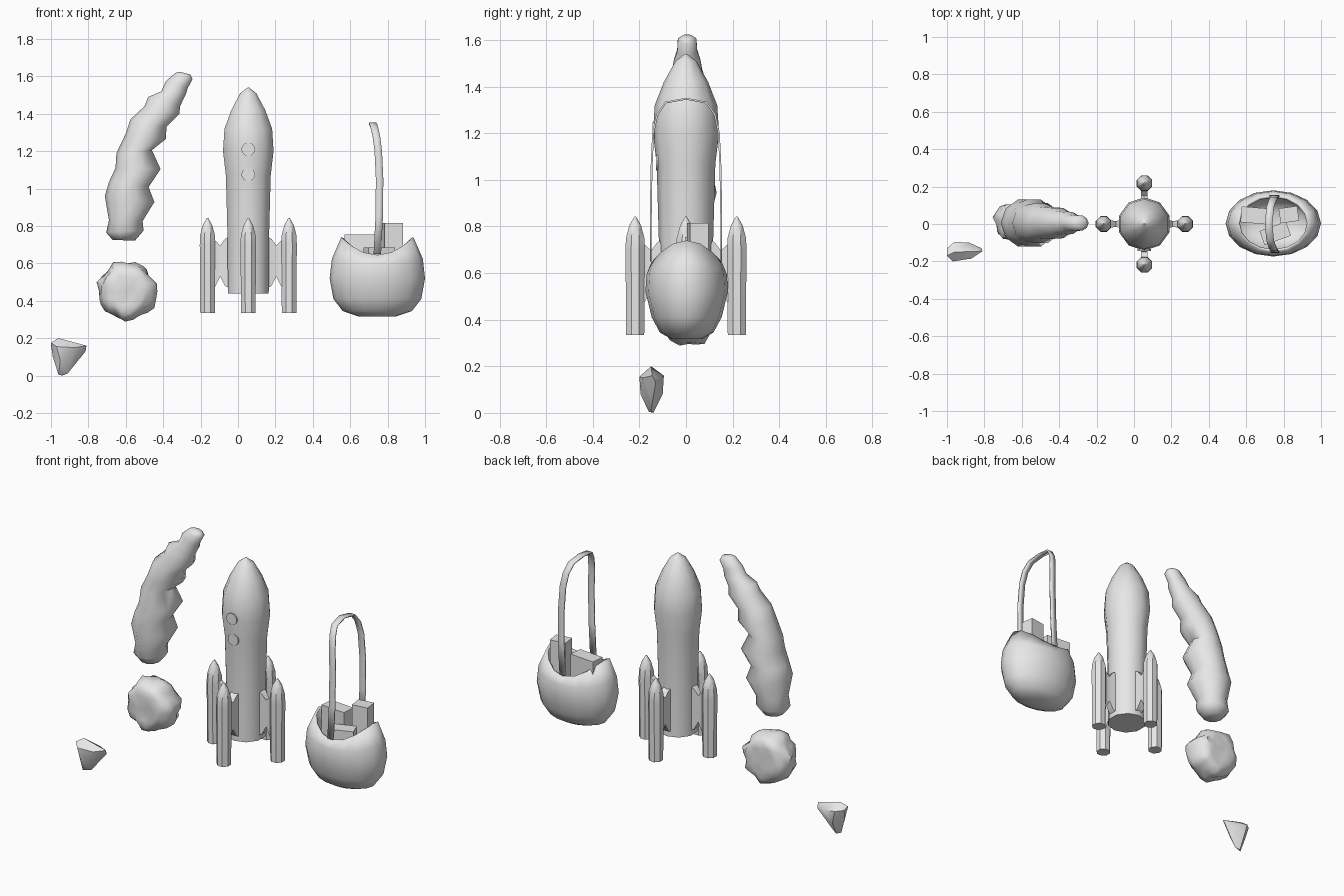
import bpy, bmesh, math
from mathutils import Vector, Matrix, noise

if "Cube" in bpy.data.objects:
    bpy.data.objects.remove(bpy.data.objects["Cube"])

grey = bpy.data.materials.new("plain grey")
grey.diffuse_color = (0.8, 0.8, 0.8, 1)
grey.use_nodes = True
grey.node_tree.nodes["Principled BSDF"].inputs["Base Color"].default_value = grey.diffuse_color


def finish(name, bm, smooth=None, solid=0):
    bmesh.ops.recalc_face_normals(bm, faces=bm.faces)
    me = bpy.data.meshes.new(name)
    bm.to_mesh(me)
    bm.free()
    ob = bpy.data.objects.new(name, me)
    bpy.context.collection.objects.link(ob)
    me.materials.append(grey)
    if solid:
        mod = ob.modifiers.new("thickness", 'SOLIDIFY')
        mod.thickness, mod.offset = solid, -1
    if smooth:
        bpy.ops.object.select_all(action='DESELECT')
        ob.select_set(True)
        bpy.context.view_layer.objects.active = ob
        bpy.ops.object.shade_smooth_by_angle(angle=math.radians(smooth))
    return ob


def loft(rings, cap_start=True, cap_end=True):
    """Skin a list of equal-length closed rings of points."""
    bm = bmesh.new()
    vs = [[bm.verts.new(p) for p in r] for r in rings]
    n = len(vs[0])
    for a, b in zip(vs, vs[1:]):
        for i in range(n):
            j = (i + 1) % n
            bm.faces.new((a[i], a[j], b[j], b[i]))
    if cap_start:
        bm.faces.new(vs[0])
    if cap_end:
        bm.faces.new(vs[-1])
    return bm


def lathe(profile, n, x, y, turn=0):
    return loft([[(x + r * math.cos(turn + i * math.tau / n),
                   y + r * math.sin(turn + i * math.tau / n), z) for i in range(n)]
                 for r, z in profile])


def box(name, loc, size, turn=0):
    bm = bmesh.new()
    bmesh.ops.create_cube(bm, size=1, matrix=Matrix.Translation(loc)
                          @ Matrix.Rotation(math.radians(turn), 4, 'Z')
                          @ Matrix.Diagonal((*size, 1)))
    finish(name, bm)


# Rocket hull and nose
RX = 0.055
finish("rocket_body", lathe([(.115, .44), (.116, .72), (.126, 1.07), (.142, 1.2),
                             (.134, 1.32), (.095, 1.42), (.045, 1.51), (.004, 1.54)],
                            10, RX, 0, math.pi / 10), 37)

# Round windows on the front
for k, (z, y) in enumerate(((1.075, -.124), (1.21, -.139))):
    bm = bmesh.new()
    bmesh.ops.create_cone(bm, cap_ends=True, segments=14, radius1=.036, radius2=.036, depth=.009,
                          matrix=Matrix.Translation((RX, y, z)) @ Matrix.Rotation(math.pi / 2, 4, 'X'))
    finish(f"window_{k}", bm, 30)

# Four boosters, each on a waisted pylon
for k in range(4):
    a = k * math.pi / 2
    d = Vector((math.cos(a), math.sin(a), 0))
    s = Vector((-d.y, d.x, 0))
    c = Vector((RX, 0, 0)) + d * .218
    finish(f"booster_{k}", lathe([(.042, .335), (.045, .70), (.043, .75), (.027, .805), (.004, .842)],
                                 8, c.x, c.y, math.pi / 8), 40)
    rings = []
    for r, lo, hi, w in ((.09, .46, .75, .026), (.125, .48, .73, .022), (.15, .53, .695, .016),
                         (.175, .48, .72, .018), (.20, .44, .74, .022)):
        base = Vector((RX, 0, 0)) + d * r
        rings.append([base + s * (w * e) + Vector((0, 0, z))
                      for e, z in ((-1, lo), (1, lo), (1, hi), (-1, hi))])
    finish(f"pylon_{k}", loft(rings), 35)

# Basket bowl with a rim that rises at both ends
BX, BY, N = .745, .003, 16
rings = []
for rx, ry, z, lift in ((.10, .065, .316, 0), (.185, .115, .345, 0), (.235, .150, .41, 0),
                        (.255, .177, .52, 0), (.243, .172, .595, .03), (.193, .152, .645, .095)):
    ring = []
    for i in range(N):
        t = i * math.tau / N
        ring.append((BX + rx * math.cos(t), BY + ry * math.sin(t), z + lift * math.cos(t) ** 2))
    rings.append(ring)
finish("basket_bowl", loft(rings, cap_end=False), 40, .015)

# Basket handle: a flat strap bent into an arch
half = [(.155, .745, .65), (.155, .755, .85), (.152, .757, 1.05), (.145, .75, 1.2),
        (.128, .74, 1.28), (.09, .728, 1.335)]
path = [(-y, x, z) for y, x, z in half] + [(0, .72, 1.352)] + half[::-1]
bm = bmesh.new()
rows = [[bm.verts.new((x + e * .02, y, z)) for e in (-1, 1)] for y, x, z in path]
for a, b in zip(rows, rows[1:]):
    bm.faces.new((a[0], a[1], b[1], b[0]))
finish("basket_handle", bm, 30, .008)

# Packages in the basket
box("wide_package", (.655, .045, .60), (.165, .085, .31), -5)
box("tall_package", (.828, .05, .62), (.10, .08, .39), 8)
box("low_package", (.755, -.05, .55), (.15, .08, .27), 20)

# Wavy horn: left x, left z, right x, right z, depth radius
horn = [(-.67, .725, -.55, .722, .06), (-.705, .765, -.505, .775, .095), (-.69, .83, -.51, .826, .095),
        (-.712, .96, -.447, .928, .132), (-.69, 1.035, -.478, 1.008, .115),
        (-.655, 1.11, -.414, 1.104, .132), (-.65, 1.19, -.46, 1.205, .10),
        (-.602, 1.29, -.386, 1.265, .112), (-.575, 1.37, -.382, 1.33, .09),
        (-.50, 1.44, -.313, 1.40, .085), (-.48, 1.49, -.31, 1.44, .068),
        (-.41, 1.52, -.278, 1.505, .06), (-.385, 1.575, -.27, 1.535, .045),
        (-.335, 1.618, -.243, 1.585, .042), (-.31, 1.624, -.255, 1.61, .022)]
rings = []
for lx, lz, rx, rz, d in horn:
    L, R = Vector((lx, 0, lz)), Vector((rx, 0, rz))
    rings.append([(L + R) / 2 + (R - L) / 2 * math.cos(i * math.tau / 10)
                  + Vector((0, .005 + d * math.sin(i * math.tau / 10), 0)) for i in range(10)])
finish("wavy_horn", loft(rings), 60)

# Crumpled ball with hollowed front and back
bm = bmesh.new()
bmesh.ops.create_icosphere(bm, subdivisions=3, radius=1)
for v in bm.verts:
    p = v.co.copy()
    ang = math.atan2(p.z, p.x)
    r = .155 * (1 + .05 * math.sin(7 * ang) * (1 - p.y * p.y) + .16 * noise.noise(p * 2.6))
    dent = 1 - .4 * max(0, abs(p.y) - .55) / .45
    v.co = Vector((-.59 + p.x * r, .01 + p.y * r * .95 * dent, .45 + p.z * r))
finish("crumpled_ball", bm, 50)

# Small pointed rock
bm = bmesh.new()
for p in ((-.96, -.15, .2), (-1, -.17, .175), (-1, -.13, .165), (-.97, -.2, .155), (-.96, -.095, .16),
          (-.81, -.145, .16), (-.815, -.13, .13), (-.87, -.185, .15), (-.88, -.10, .15),
          (-.99, -.15, .10), (-.95, -.195, .08), (-.94, -.10, .08), (-.87, -.15, .07),
          (-.96, -.16, .005), (-.94, -.14, 0), (-.91, -.15, .012)):
    bm.verts.new(p)
hull = bmesh.ops.convex_hull(bm, input=bm.verts)
bmesh.ops.delete(bm, geom=[v for v in bm.verts if not v.link_faces], context='VERTS')
finish("small_rock", bm, 40)
